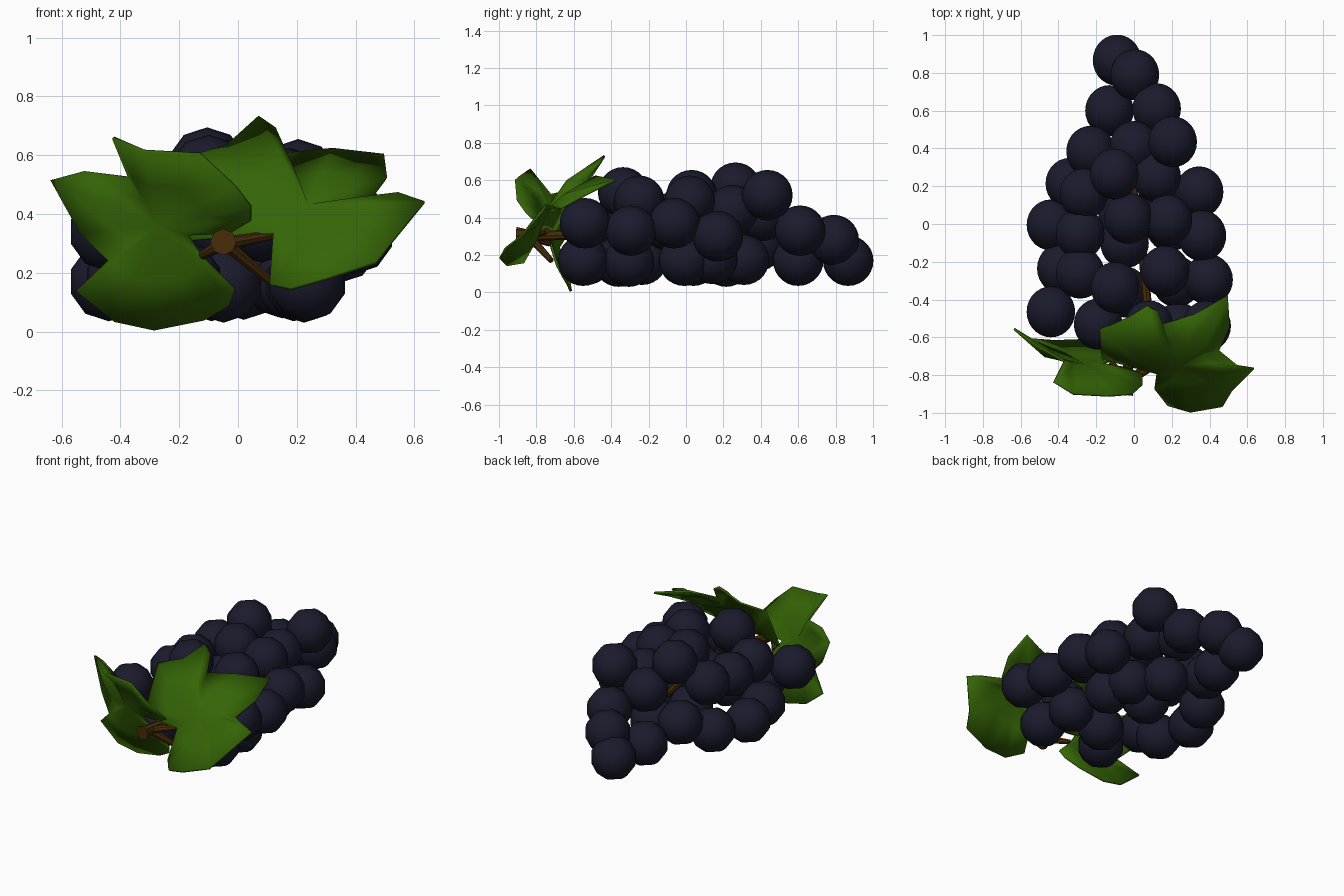
import bpy, bmesh, math
from mathutils import Matrix, Vector


def material(name, rgb):
    m = bpy.data.materials.new(name)
    m.diffuse_color = (*rgb, 1)
    return m


GRAPE = material("dark_grape", (0.0105, 0.0105, 0.026))
LEAF = material("leaf_green", (0.036, 0.130, 0.002))
STEM = material("stem_brown", (0.062, 0.026, 0.003))


def add_object(name, bm, mat, smooth=True):
    mesh = bpy.data.meshes.new(name)
    for f in bm.faces:
        f.smooth = smooth
    bm.to_mesh(mesh)
    bm.free()
    mesh.materials.append(mat)
    ob = bpy.data.objects.new(name, mesh)
    bpy.context.collection.objects.link(ob)
    return ob


# Grapes: upper layer then lower layer, tip of the bunch first
upper = [
    (0.005, 0.79, 0.28), (0.12, 0.61, 0.33), (0.00, 0.41, 0.41),
    (0.205, 0.435, 0.52), (-0.265, 0.16, 0.43), (-0.105, 0.265, 0.56),
    (0.12, 0.25, 0.44), (0.345, 0.17, 0.30), (-0.285, -0.05, 0.41),
    (-0.03, 0.03, 0.52), (0.18, 0.02, 0.49), (0.36, -0.062, 0.37),
    (-0.05, -0.10, 0.36), (-0.285, -0.26, 0.42), (-0.10, -0.336, 0.535),
    (0.165, -0.25, 0.49), (0.395, -0.295, 0.33), (-0.44, -0.465, 0.34),
    (0.08, -0.54, 0.37), (0.385, -0.54, 0.37),
]
lower = [
    (-0.09, 0.867, 0.17), (-0.13, 0.60, 0.17), (-0.23, 0.385, 0.25),
    (0.02, 0.31, 0.175), (-0.34, 0.215, 0.165), (0.15, 0.14, 0.18),
    (-0.06, 0.04, 0.17), (-0.44, -0.005, 0.17), (0.19, -0.01, 0.17),
    (-0.385, -0.235, 0.175), (-0.05, -0.36, 0.165), (0.225, -0.305, 0.165),
    (0.235, -0.55, 0.17), (-0.19, -0.53, 0.175),
]
bm = bmesh.new()
turn = Matrix.Rotation(math.radians(90), 4, 'X')
for p in upper + lower:
    bmesh.ops.create_uvsphere(bm, u_segments=10, v_segments=14, radius=0.135,
                              matrix=Matrix.Translation(p) @ turn)
add_object("grapes", bm, GRAPE)


# Leaves: lobed outline filled as two rings around a centre
def leaf(name, centre, outline):
    bm = bmesh.new()
    c = Vector(centre)
    mid = bm.verts.new(c)
    rim = [bm.verts.new(p) for p in outline]
    n = len(rim)
    # inner ring follows an averaged rim, so the blade stays smooth
    pts = [Vector(p) for p in outline]
    inner = []
    for i in range(n):
        p = c.lerp(pts[i], 0.55)
        avg = sum((pts[(i + k) % n].y for k in (-2, -1, 0, 1, 2)), 0.0) / 5
        p.y = c.y + (avg - c.y) * 0.45
        inner.append(bm.verts.new(p))
    for i in range(n):
        j = (i + 1) % n
        bm.faces.new((mid, inner[i], inner[j]))
        bm.faces.new((inner[i], rim[i], rim[j], inner[j]))
    bmesh.ops.recalc_face_normals(bm, faces=bm.faces)
    ob = add_object(name, bm, LEAF)
    mod = ob.modifiers.new("thickness", 'SOLIDIFY')
    mod.thickness = 0.012
    mod.offset = 0


leaf("right_leaf", (0.24, -0.75, 0.43), [
    (-0.17, -0.71, 0.31), (-0.18, -0.56, 0.59), (-0.04, -0.50, 0.63),
    (0.07, -0.435, 0.73), (0.125, -0.46, 0.69), (0.15, -0.53, 0.605),
    (0.32, -0.48, 0.62), (0.495, -0.38, 0.60), (0.505, -0.54, 0.52),
    (0.45, -0.67, 0.45), (0.545, -0.75, 0.47), (0.635, -0.765, 0.44),
    (0.52, -0.88, 0.30), (0.47, -0.965, 0.235), (0.30, -0.995, 0.18),
    (0.18, -0.96, 0.145), (0.11, -0.87, 0.16), (0.12, -0.79, 0.335)])

leaf("left_leaf", (-0.27, -0.745, 0.36), [
    (-0.635, -0.555, 0.515), (-0.52, -0.64, 0.545), (-0.37, -0.725, 0.525),
    (-0.425, -0.835, 0.66), (-0.32, -0.90, 0.615), (-0.13, -0.91, 0.605),
    (-0.01, -0.90, 0.495), (0.045, -0.85, 0.425), (0.045, -0.80, 0.38),
    (-0.03, -0.765, 0.335), (-0.17, -0.74, 0.33), (-0.115, -0.72, 0.25),
    (-0.01, -0.69, 0.145), (-0.03, -0.66, 0.09), (-0.115, -0.63, 0.04),
    (-0.285, -0.615, 0.006), (-0.42, -0.62, 0.035), (-0.55, -0.61, 0.14),
    (-0.44, -0.68, 0.24), (-0.535, -0.62, 0.335)])


# Stems: tapered eight-sided segments along a path of (x, y, z, radius)
def stem(name, path):
    bm = bmesh.new()
    for a, b in zip(path, path[1:]):
        pa, pb = Vector(a[:3]), Vector(b[:3])
        d = pb - pa
        place = Matrix.Translation((pa + pb) / 2) @ d.to_track_quat('Z', 'Y').to_matrix().to_4x4()
        bmesh.ops.create_cone(bm, cap_ends=True, segments=8, radius1=a[3],
                              radius2=b[3], depth=d.length, matrix=place)
    add_object(name, bm, STEM, smooth=False)


stem("main_stem", [(-0.05, -0.905, 0.305, 0.045), (-0.045, -0.86, 0.305, 0.035),
                   (-0.03, -0.75, 0.305, 0.027), (0.07, -0.42, 0.31, 0.024),
                   (0.04, -0.10, 0.31, 0.022), (-0.02, 0.30, 0.30, 0.018)])
for name, tip in (("right_leaf_stalk", (0.13, -0.74, 0.33, 0.015)),
                  ("left_leaf_stalk", (-0.12, -0.73, 0.26, 0.015)),
                  ("lower_stalk", (0.11, -0.72, 0.17, 0.015))):
    stem(name, [(-0.045, -0.84, 0.30, 0.024), tip])
